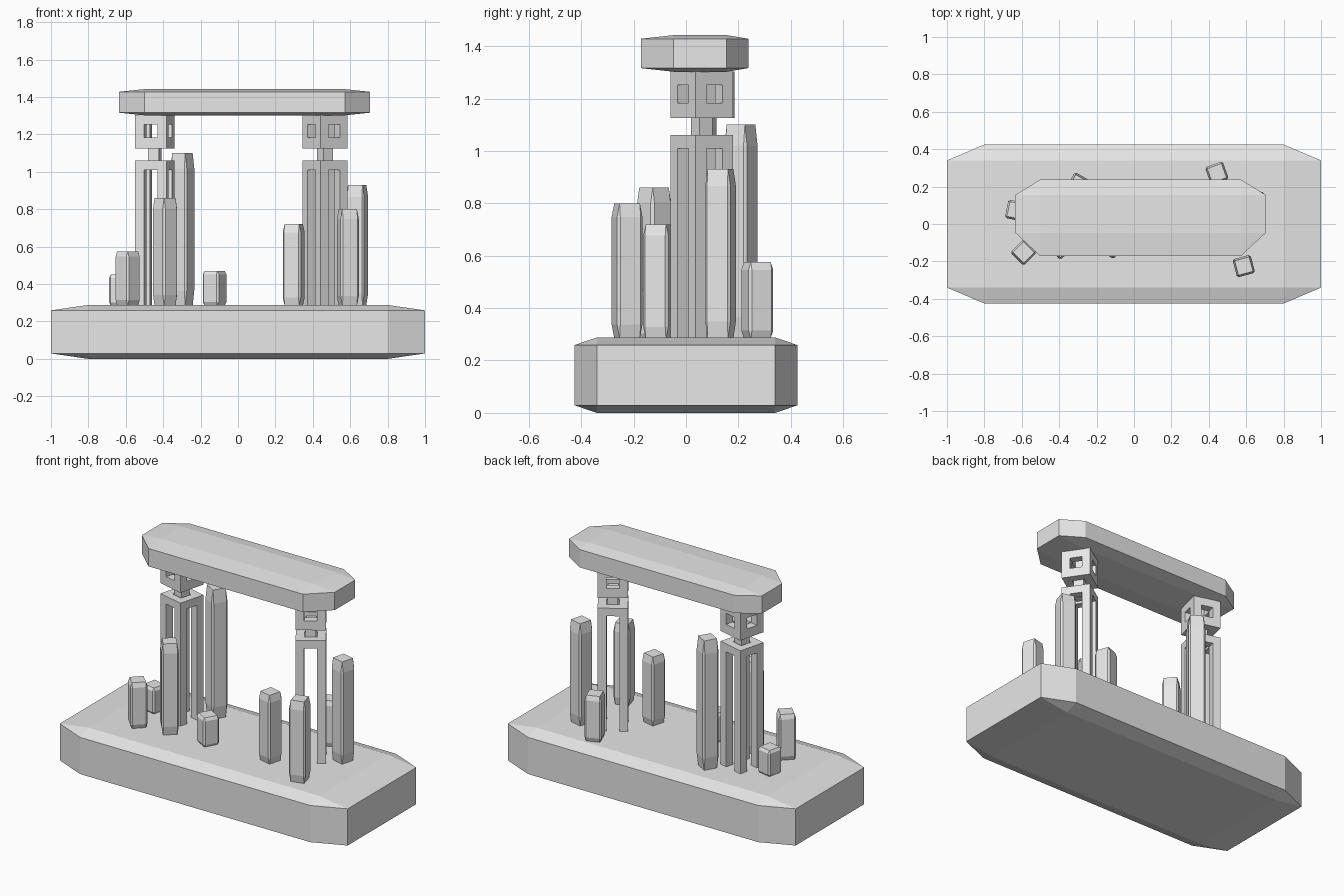
import bpy
import bmesh
from math import radians
from mathutils import Vector

cube = bpy.data.objects.get("Cube")
if cube:
    bpy.data.objects.remove(cube, do_unlink=True)

# Single stone colour
stone = bpy.data.materials.new("grey_stone")
stone.use_nodes = True
stone.diffuse_color = (0.8, 0.8, 0.8, 1)
stone.node_tree.nodes["Principled BSDF"].inputs["Base Color"].default_value = (0.8, 0.8, 0.8, 1)


def finish(name, bm, location, angle=0):
    bmesh.ops.recalc_face_normals(bm, faces=bm.faces)
    mesh = bpy.data.meshes.new(name)
    bm.to_mesh(mesh)
    bm.free()
    mesh.materials.append(stone)
    obj = bpy.data.objects.new(name, mesh)
    obj.location = location
    obj.rotation_euler.z = radians(angle)
    bpy.context.collection.objects.link(obj)
    return obj


def block(name, x, y, z0, z1, size, angle=0, chamfer=0.1):
    """Box whose chamfers are stretched along with it."""
    bm = bmesh.new()
    bmesh.ops.create_cube(bm, size=1)
    if chamfer:
        bmesh.ops.bevel(bm, geom=bm.edges[:], offset=chamfer, segments=1,
                        affect='EDGES', profile=0.5)
    bmesh.ops.scale(bm, vec=(size[0], size[1], z1 - z0), verts=bm.verts)
    return finish(name, bm, (x, y, (z0 + z1) / 2), angle)


def frame(name, x, y, width, hole, levels, angle):
    """Hollow box frame: a cube pierced along all three axes."""
    side = (-width / 2, -hole / 2, hole / 2, width / 2)
    planes = (side, side, levels)
    cells = {(i, j, k) for i in range(3) for j in range(3) for k in range(3)
             if (i, j, k).count(1) < 2}
    bm = bmesh.new()
    for cell in cells:
        for axis in range(3):
            for step in (0, 1):
                beside = list(cell)
                beside[axis] += 2 * step - 1
                if tuple(beside) in cells:
                    continue
                u, v = (axis + 1) % 3, (axis + 2) % 3
                quad = []
                for du, dv in ((0, 0), (1, 0), (1, 1), (0, 1)):
                    p = Vector()
                    p[axis] = planes[axis][cell[axis] + step]
                    p[u] = planes[u][cell[u] + du]
                    p[v] = planes[v][cell[v] + dv]
                    quad.append(bm.verts.new(p))
                bm.faces.new(quad)
    bmesh.ops.remove_doubles(bm, verts=bm.verts, dist=0.0001)
    return finish(name, bm, (x, y, 0), angle)


# Base slab
block("base_slab", 0, 0, 0, 0.288, (2, 0.85))

# Lintel: its front corners are cut deeper than its back ones
lintel = block("lintel", 0.035, 0.033, 1.302, 1.442, (1.34, 0.41))
for vert in lintel.data.vertices:
    if abs(vert.co.y) < 0.19:
        vert.co.y = 0.122 if vert.co.y > 0 else -0.08

# Two open-framed columns, each with a neck and a pierced capital
for side, x, y, angle in (("right", -0.445, 0.08, -14.5), ("left", 0.465, 0.06, 34)):
    frame(side + "_column_shaft", x, y, 0.173, 0.074, (0.23, 0.28, 1.01, 1.06), angle)
    block(side + "_column_neck", x, y, 1.02, 1.16, (0.06, 0.06), angle, 0)
    frame(side + "_column_capital", x, y, 0.173, 0.074, (1.125, 1.183, 1.252, 1.304), angle)

# Standing stones: x, y, top height, turn
stones = (
    (-0.632, 0.072, 0.45, -12),
    (-0.59, -0.152, 0.575, 45),
    (-0.39, -0.122, 0.86, 40),
    (-0.297, 0.21, 1.10, -30),
    (-0.125, -0.12, 0.47, -30),
    (0.298, -0.105, 0.72, -15),
    (0.587, -0.225, 0.80, 15),
    (0.637, 0.132, 0.93, -15),
    (0.443, 0.272, 0.575, 20),
)
for number, (x, y, top, turn) in enumerate(stones, 1):
    block("standing_stone_%d" % number, x, y, 0.285, top, (0.1, 0.1), turn)
